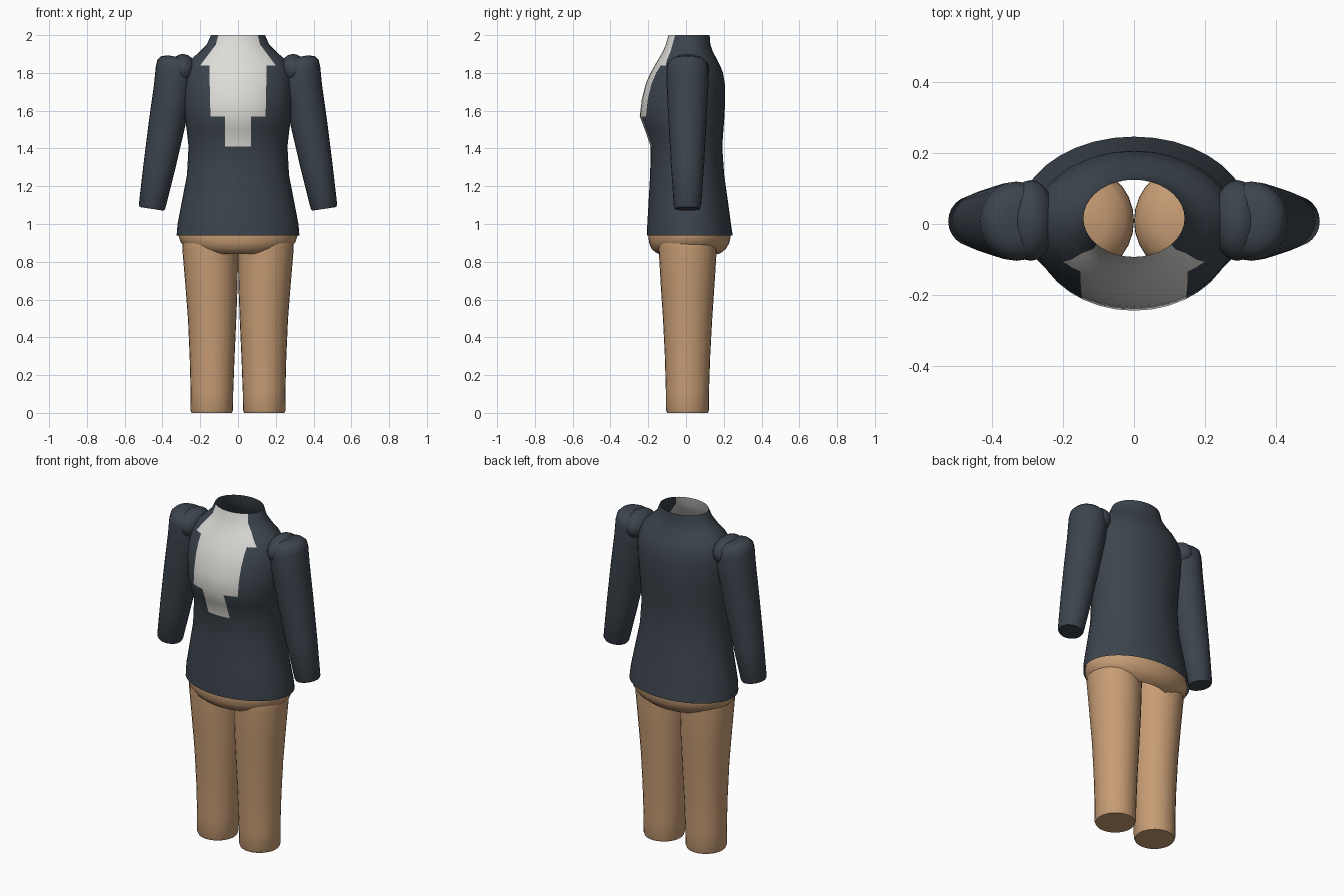
import bpy, bmesh, math
from mathutils import Vector

if "Cube" in bpy.data.objects:
    bpy.data.objects.remove(bpy.data.objects["Cube"])


def material(name, rgb):
    m = bpy.data.materials.new(name)
    m.diffuse_color = (*rgb, 1)
    m.use_nodes = True
    m.node_tree.nodes["Principled BSDF"].inputs["Base Color"].default_value = m.diffuse_color
    return m


NAVY = material("dark navy cloth", (0.045, 0.058, 0.074))
TAN = material("tan cloth", (0.57, 0.335, 0.175))
WHITE = material("off white cloth", (0.73, 0.715, 0.68))


def finish(name, bm, mats, angle=40):
    bmesh.ops.recalc_face_normals(bm, faces=bm.faces)
    me = bpy.data.meshes.new(name)
    bm.to_mesh(me)
    bm.free()
    for m in mats:
        me.materials.append(m)
    ob = bpy.data.objects.new(name, me)
    bpy.context.collection.objects.link(ob)
    bpy.ops.object.select_all(action='DESELECT')
    ob.select_set(True)
    bpy.context.view_layer.objects.active = ob
    bpy.ops.object.shade_smooth_by_angle(angle=math.radians(angle))
    return ob


def loft(rings, n=32, caps=False, tilt=0.0):
    """Rings are (cx, cy, cz, rx, ry); tilt drops each ring along x."""
    bm = bmesh.new()
    loops = []
    for cx, cy, cz, rx, ry in rings:
        loop = []
        for i in range(n):
            a = 2 * math.pi * i / n
            dx = rx * math.cos(a)
            loop.append(bm.verts.new((cx + dx, cy + ry * math.sin(a), cz + dx * tilt)))
        loops.append(loop)
    for a, b in zip(loops, loops[1:]):
        for i in range(n):
            j = (i + 1) % n
            bm.faces.new((a[i], a[j], b[j], b[i]))
    if caps:
        bm.faces.new(loops[0])
        bm.faces.new(loops[-1])
    return bm


def body_rings(rows):
    """Rows are (z, half width, front y, back y)."""
    return [(0, (f + b) / 2, z, w, (b - f) / 2) for z, w, f, b in rows]


# Jacket body, open at neck and hem
jacket = loft(body_rings([
    (0.94, 0.325, -0.207, 0.247), (1.00, 0.320, -0.205, 0.238),
    (1.12, 0.297, -0.198, 0.222), (1.26, 0.270, -0.190, 0.202),
    (1.41, 0.262, -0.187, 0.192), (1.50, 0.272, -0.218, 0.198),
    (1.57, 0.282, -0.245, 0.204), (1.66, 0.289, -0.234, 0.207),
    (1.74, 0.290, -0.214, 0.206), (1.80, 0.284, -0.188, 0.196),
    (1.84, 0.268, -0.165, 0.180), (1.87, 0.250, -0.148, 0.165),
    (1.91, 0.205, -0.124, 0.143), (1.95, 0.165, -0.107, 0.129),
    (2.00, 0.143, -0.093, 0.125)]), 36)

# Shirt opening: (bottom z, top z, half width at bottom, half width at top)
OPENING = [(1.41, 1.57, 0.07, 0.07), (1.57, 1.84, 0.146, 0.152),
           (1.84, 1.95, 0.20, 0.117), (1.95, 2.00, 0.117, 0.105)]
for z0, z1, w0, w1 in OPENING:
    for s in (-1, 1):
        faces = [f for f in jacket.faces
                 if z0 < f.calc_center_median().z < z1 and f.calc_center_median().y < 0]
        geom = set(faces)
        for f in faces:
            geom.update(f.edges)
            geom.update(f.verts)
        bmesh.ops.bisect_plane(jacket, geom=list(geom), dist=1e-5,
                               plane_co=(s * w0, 0, z0),
                               plane_no=(s * (z1 - z0), 0, w0 - w1))
for f in jacket.faces:
    c = f.calc_center_median()
    for z0, z1, w0, w1 in OPENING:
        if z0 < c.z < z1 and c.y < 0:
            if abs(c.x) < w0 + (w1 - w0) * (c.z - z0) / (z1 - z0):
                f.material_index = 1
finish("jacket_body", jacket, [NAVY, WHITE], 60)

# Trouser hip band, curving under and open between the legs
finish("trouser_hips", loft(body_rings([
    (1.00, 0.305, -0.190, 0.225), (0.94, 0.316, -0.199, 0.237),
    (0.90, 0.302, -0.196, 0.230), (0.87, 0.272, -0.183, 0.212),
    (0.85, 0.235, -0.162, 0.190), (0.84, 0.195, -0.140, 0.168)])), [TAN], 60)

for side, s in (("right", -1), ("left", 1)):
    # Trouser leg: (z, inner x, outer x, front y, back y)
    leg = [(0.0, 0.032, 0.246, -0.100, 0.116), (0.015, 0.027, 0.252, -0.106, 0.121),
           (0.12, 0.025, 0.251, -0.107, 0.122), (0.30, 0.018, 0.256, -0.112, 0.128),
           (0.50, 0.009, 0.265, -0.122, 0.139), (0.68, 0.002, 0.279, -0.134, 0.151),
           (0.87, 0.000, 0.295, -0.145, 0.163), (0.95, 0.001, 0.294, -0.144, 0.162),
           (0.99, 0.025, 0.270, -0.120, 0.138), (1.015, 0.075, 0.220, -0.070, 0.088)]
    finish(f"trouser_leg_{side}",
           loft([(s * (i + o) / 2, (f + b) / 2, z, (o - i) / 2, (b - f) / 2)
                 for z, i, o, f, b in leg], 28, True), [TAN], 50)

    # Sleeve: (z, centre x, half width, half depth)
    arm = [(1.080, 0.456, 0.064, 0.066), (1.092, 0.455, 0.070, 0.072),
           (1.30, 0.417, 0.084, 0.087), (1.53, 0.376, 0.096, 0.100),
           (1.72, 0.343, 0.102, 0.110), (1.82, 0.332, 0.103, 0.112),
           (1.855, 0.329, 0.098, 0.104), (1.877, 0.328, 0.078, 0.080),
           (1.886, 0.327, 0.045, 0.046)]
    finish(f"sleeve_{side}",
           loft([(s * x, 0.008, z, w, d) for z, x, w, d in arm], 24, True, s * 0.15),
           [NAVY], 50)

    # Rounded shoulder joint between body and sleeve
    bm = bmesh.new()
    bmesh.ops.create_uvsphere(bm, u_segments=24, v_segments=14, radius=1)
    bmesh.ops.scale(bm, verts=bm.verts, vec=Vector((0.070, 0.114, 0.082)))
    bmesh.ops.translate(bm, verts=bm.verts, vec=Vector((s * 0.292, 0.01, 1.818)))
    finish(f"shoulder_{side}", bm, [NAVY], 60)
